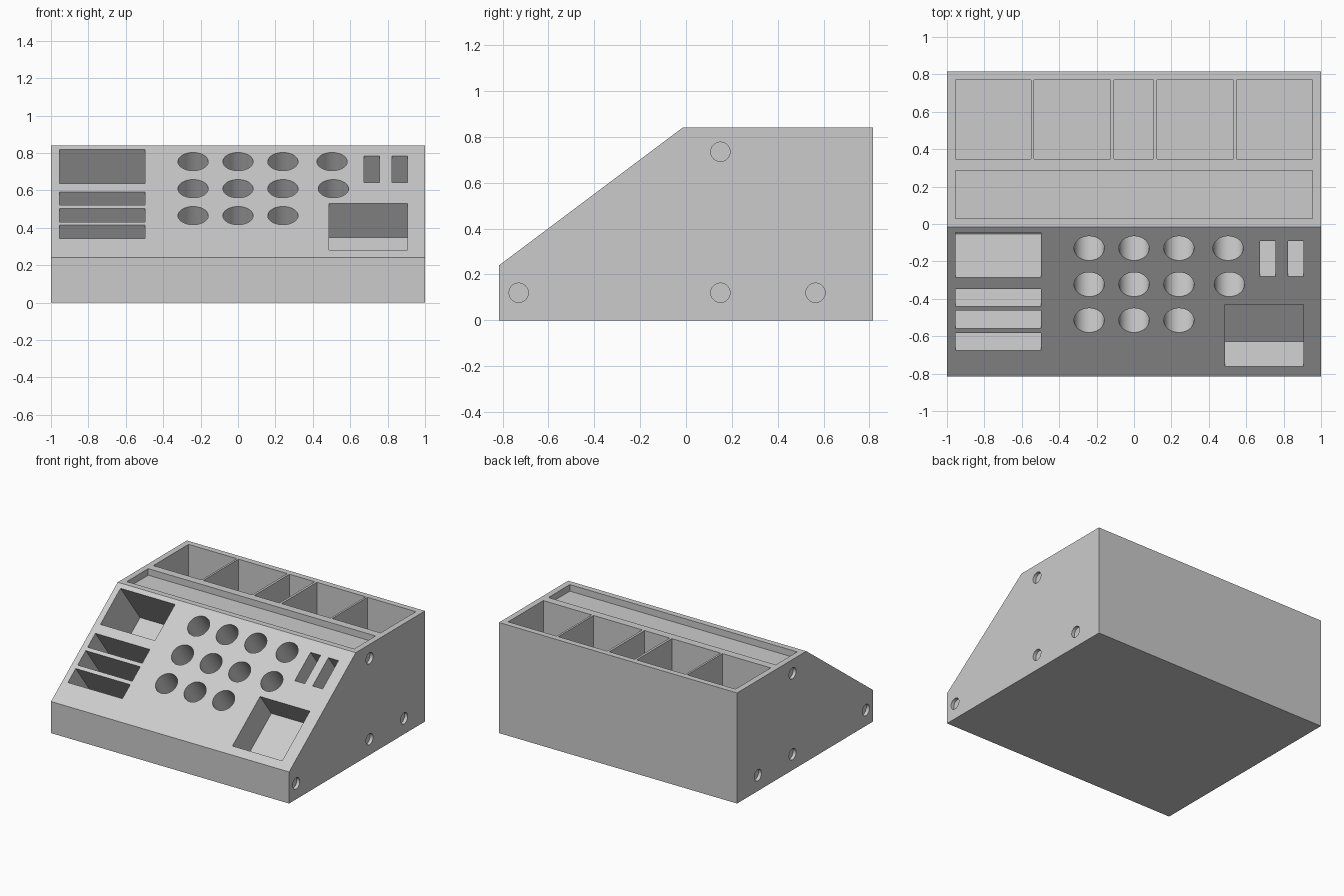
import bpy, bmesh, math
from mathutils import Matrix, Vector

cube = bpy.data.objects.get("Cube")
if cube:
    bpy.data.objects.remove(cube, do_unlink=True)

grey = bpy.data.materials.new("light grey")
grey.use_nodes = True
colour = (0.6, 0.6, 0.6, 1)
grey.diffuse_color = colour
grey.node_tree.nodes["Principled BSDF"].inputs["Base Color"].default_value = colour

FRONT, CREASE, TOP, LIP = -0.815, -0.015, 0.84, 0.24
SLOPE = math.atan2(TOP - LIP, CREASE - FRONT)
PANEL = Matrix.Translation((0, CREASE, TOP)) @ Matrix.Rotation(SLOPE, 4, "X")
OVER = 0.02  # how far a cutter sticks out of the surface


def make_object(name, bm):
    bmesh.ops.recalc_face_normals(bm, faces=bm.faces[:])
    mesh = bpy.data.meshes.new(name)
    bm.to_mesh(mesh)
    bm.free()
    mesh.materials.append(grey)
    obj = bpy.data.objects.new(name, mesh)
    bpy.context.collection.objects.link(obj)
    return obj


def box(bm, x0, x1, y0, y1, depth, frame):
    """Rectangular pocket sunk into the plane z = 0 of a frame."""
    centre = Matrix.Translation(((x0 + x1) / 2, (y0 + y1) / 2, (OVER - depth) / 2))
    size = Matrix.Diagonal((x1 - x0, y1 - y0, depth + OVER, 1))
    bmesh.ops.create_cube(bm, size=1, matrix=frame @ centre @ size)


def bore(bm, x, y, radius, depth, frame):
    """Round hole sunk into the plane z = 0 of a frame."""
    centre = Matrix.Translation((x, y, (OVER - depth) / 2))
    bmesh.ops.create_cone(bm, cap_ends=True, segments=64, radius1=radius,
                          radius2=radius, depth=depth + OVER, matrix=frame @ centre)


def up_slope(y):
    return (y - CREASE) / math.cos(SLOPE)


# Wedge-fronted body, extruded from its side profile
bm = bmesh.new()
profile = [(FRONT, 0), (-FRONT, 0), (-FRONT, TOP), (CREASE, TOP), (FRONT, LIP)]
side = bm.faces.new([bm.verts.new((-1, y, z)) for y, z in profile])
extruded = bmesh.ops.extrude_face_region(bm, geom=[side])["geom"]
bmesh.ops.translate(bm, vec=Vector((2, 0, 0)),
                    verts=[v for v in extruded if isinstance(v, bmesh.types.BMVert)])
body = make_object("organizer_body", bm)

bm = bmesh.new()

# Rectangular pockets in the sloped panel
for x0, x1, y0, y1, depth in (
        (-0.955, -0.497, -0.287, -0.045, 0.39),
        (-0.955, -0.497, -0.44, -0.347, 0.3),
        (-0.955, -0.497, -0.56, -0.463, 0.3),
        (-0.955, -0.497, -0.677, -0.583, 0.3),
        (0.673, 0.757, -0.28, -0.09, 0.35),
        (0.823, 0.907, -0.28, -0.09, 0.35),
        (0.487, 0.905, -0.762, -0.43, 0.225)):
    box(bm, x0, x1, up_slope(y0), up_slope(y1), depth, PANEL)

# Round holes in the sloped panel
holes = [(x, y) for x in (-0.24, 0, 0.24) for y in (-0.13, -0.323, -0.515)]
for x, y in holes + [(0.503, -0.13), (0.51, -0.323)]:
    bore(bm, x, up_slope(y), 0.081, 0.3, PANEL)

# Shallow tray and deep compartments in the flat top
deck = Matrix.Translation((0, 0, TOP))
box(bm, -0.955, 0.955, 0.03, 0.287, 0.05, deck)
for x0, x1 in ((-0.955, -0.55), (-0.535, -0.125), (-0.107, 0.105),
               (0.123, 0.533), (0.548, 0.955)):
    box(bm, x0, x1, 0.348, 0.77, 0.65, deck)

# Shallow round sockets on both sides
for sign in (-1, 1):
    for y, z in ((0.15, 0.735), (0.15, 0.12), (0.565, 0.12), (-0.73, 0.12)):
        frame = Matrix.Translation((sign, y, z)) @ Matrix.Rotation(sign * math.pi / 2, 4, "Y")
        bore(bm, 0, 0, 0.042, 0.025, frame)

cutter = make_object("pocket_cutter", bm)
cutter.hide_render = True

# Cut everything out of the body
bpy.ops.object.select_all(action="DESELECT")
bpy.context.view_layer.objects.active = body
body.select_set(True)
cut = body.modifiers.new("pockets", "BOOLEAN")
cut.operation = "DIFFERENCE"
cut.solver = "EXACT"
cut.object = cutter
bpy.ops.object.modifier_apply(modifier=cut.name)
bpy.data.objects.remove(cutter, do_unlink=True)
bpy.ops.object.shade_smooth_by_angle(angle=math.radians(30))
